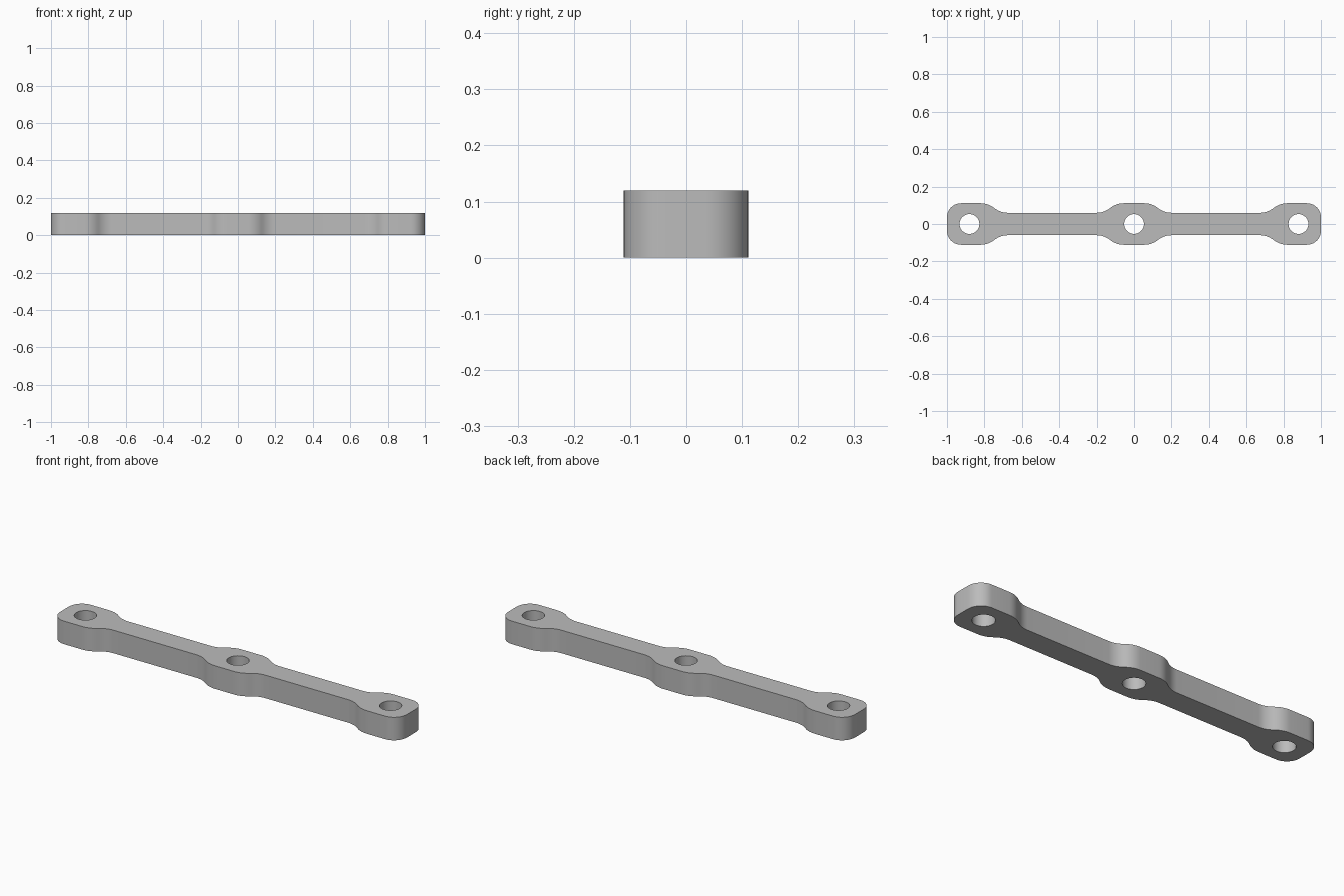
import bpy, bmesh
from math import sin, cos, pi, atan2, radians

if "Cube" in bpy.data.objects:
    bpy.data.objects.remove(bpy.data.objects["Cube"], do_unlink=True)

THICK = 0.12
WIDE, NARROW = 0.111, 0.06     # half widths of pads and bar
CORNER = 0.075                 # pad corner radius
HOLE_R, HOLE_X = 0.053, 0.88

grey = bpy.data.materials.new("plain grey")
grey.use_nodes = True
colour = (0.5, 0.5, 0.5, 1)
grey.diffuse_color = colour
grey.node_tree.nodes["Principled BSDF"].inputs["Base Color"].default_value = colour


def shoulder(x0, x1, n=7):
    """Two tangent arcs from the pad edge at x0 down to the bar edge at x1."""
    length, drop = abs(x1 - x0), WIDE - NARROW
    side = 1 if x1 > x0 else -1
    r = (length ** 2 + drop ** 2) / (4 * drop)
    sweep = 2 * atan2(drop, length)
    arc = [(r * sin(sweep * i / n), r * (1 - cos(sweep * i / n))) for i in range(n + 1)]
    upper = [(x0 + side * u, WIDE - v) for u, v in arc]
    lower = [(x1 - side * u, NARROW + v) for u, v in reversed(arc)]
    return upper + lower[1:]


# One quarter of the outline, from the middle pad out to the end
quarter = shoulder(0.055, 0.20) + shoulder(0.82, 0.675)[::-1]
quarter += [(1 - CORNER + CORNER * sin(a), WIDE - CORNER + CORNER * cos(a))
            for a in (pi / 2 * i / 10 for i in range(11))]

# Mirror the quarter around both axes
back = [(-x, y) for x, y in reversed(quarter)] + quarter
outline = back + [(x, -y) for x, y in reversed(back)]

# Link bar
bm = bmesh.new()
base = bm.faces.new([bm.verts.new((x, y, 0)) for x, y in outline])
top = bmesh.ops.extrude_face_region(bm, geom=[base])["geom"]
bmesh.ops.translate(bm, vec=(0, 0, THICK),
                    verts=[v for v in top if isinstance(v, bmesh.types.BMVert)])
bmesh.ops.recalc_face_normals(bm, faces=bm.faces)
mesh = bpy.data.meshes.new("link_bar")
bm.to_mesh(mesh)
bm.free()
bar = bpy.data.objects.new("link_bar", mesh)
bpy.context.collection.objects.link(bar)
mesh.materials.append(grey)

# Bolt holes
for name, x in (("right", -HOLE_X), ("middle", 0), ("left", HOLE_X)):
    bpy.ops.mesh.primitive_cylinder_add(vertices=40, radius=HOLE_R, depth=THICK * 2,
                                        location=(x, 0, THICK / 2))
    cutter = bpy.context.object
    cutter.name = name + "_hole_cutter"
    cutter.data.materials.append(grey)
    cutter.hide_render = True
    cutter.hide_set(True)
    cut = bar.modifiers.new(name + "_hole", 'BOOLEAN')
    cut.operation, cut.solver, cut.object = 'DIFFERENCE', 'EXACT', cutter

# Apply the cuts, drop the cutters and smooth the curved walls
bpy.ops.object.select_all(action='DESELECT')
bpy.context.view_layer.objects.active = bar
bar.select_set(True)
for mod in list(bar.modifiers):
    cutter = mod.object
    bpy.ops.object.modifier_apply(modifier=mod.name)
    bpy.data.objects.remove(cutter, do_unlink=True)
bpy.ops.object.shade_smooth_by_angle(angle=radians(30))
